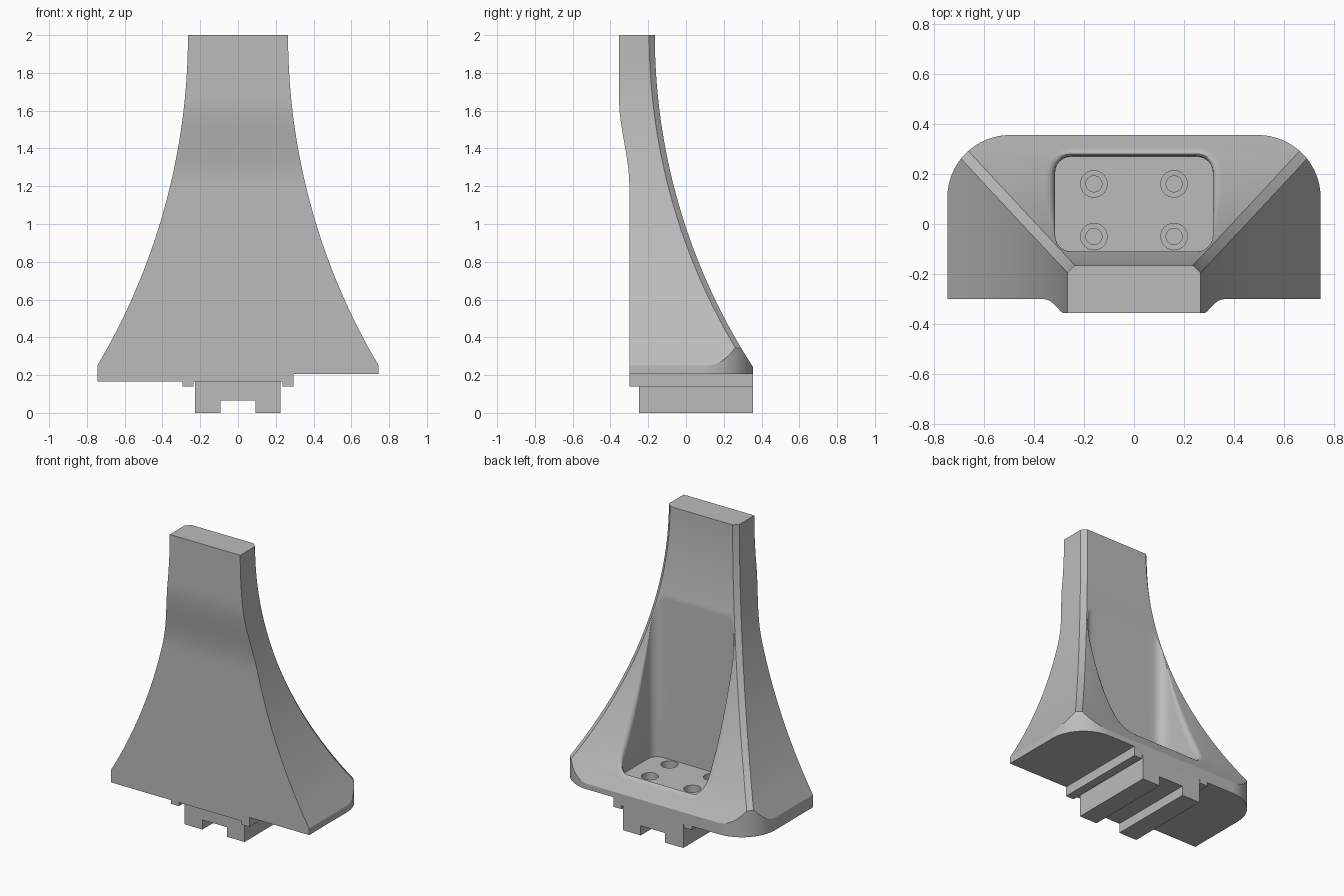
import bpy
import bmesh
from math import sqrt, sin, cos, pi

if "Cube" in bpy.data.objects:
    bpy.data.objects.remove(bpy.data.objects["Cube"], do_unlink=True)

grey = bpy.data.materials.new("plain grey")
grey.use_nodes = True
COLOUR = (0.5, 0.5, 0.5, 1)
grey.diffuse_color = COLOUR
grey.node_tree.nodes["Principled BSDF"].inputs["Base Color"].default_value = COLOUR

TOP, FLOOR = 2.0, 0.31
SIDE_R, BACK_R = 3.43, 3.23


def make(name, bm):
    bmesh.ops.recalc_face_normals(bm, faces=bm.faces)
    mesh = bpy.data.meshes.new(name)
    bm.to_mesh(mesh)
    bm.free()
    mesh.materials.append(grey)
    obj = bpy.data.objects.new(name, mesh)
    bpy.context.collection.objects.link(obj)
    return obj


def loft(name, rings):
    """Skin a stack of closed rings and cap both ends."""
    bm = bmesh.new()
    rows = [[bm.verts.new(p) for p in ring] for ring in rings]
    n = len(rows[0])
    for low, high in zip(rows, rows[1:]):
        for i in range(n):
            j = (i + 1) % n
            bm.faces.new((low[i], low[j], high[j], high[i]))
    bm.faces.new(rows[0][::-1])
    bm.faces.new(rows[-1])
    return make(name, bm)


def prism(name, outline, z0, z1):
    return loft(name, [[(x, y, z) for x, y in outline] for z in (z0, z1)])


def box(name, x0, x1, y0, y1, z0, z1):
    return prism(name, [(x0, y0), (x1, y0), (x1, y1), (x0, y1)], z0, z1)


def cylinder(name, x, y, r, z0, z1, n=32):
    ring = [(x + r * cos(2 * pi * i / n), y + r * sin(2 * pi * i / n)) for i in range(n)]
    return prism(name, ring, z0, z1)


def cut(target, tool, operation="DIFFERENCE"):
    mod = target.modifiers.new("cut", "BOOLEAN")
    mod.operation, mod.object, mod.solver = operation, tool, "EXACT"
    bpy.context.view_layer.objects.active = target
    bpy.ops.object.modifier_apply(modifier=mod.name)
    bpy.data.objects.remove(tool, do_unlink=True)


# Flared silhouettes: circular arcs that are vertical at the top
def half_width(z):
    return 0.265 + SIDE_R - sqrt(SIDE_R ** 2 - (TOP - z) ** 2)


def back(z):
    return -0.165 + BACK_R - sqrt(BACK_R ** 2 - (TOP - z) ** 2)


def back_height(y):
    return TOP - sqrt(max(0, BACK_R ** 2 - (BACK_R - y - 0.165) ** 2))


def front(z):
    t = min(1, max(0, (z - 1.2) / 0.47))
    return -0.30 - 0.055 * t * t * (3 - 2 * t)


# Main body with chamfered back ridges
def section(z, c=0.03):
    w, b, f = half_width(z), back(z), front(z)
    return [(-w, f, z), (w, f, z), (w, b - c, z), (w - c, b, z), (c - w, b, z), (-w, b - c, z)]


STEPS = 48
BOTTOM = 0.165
body = loft("body", [section(BOTTOM + (TOP - BOTTOM) * i / STEPS) for i in range(STEPS + 1)])

# Rounded footprint limits the flare near the base
arc = [(0.495 + 0.25 * cos(pi * i / 32), 0.105 + 0.25 * sin(pi * i / 32)) for i in range(17)]
footprint = [(0.745, -0.6)] + arc + [(-x, y) for x, y in arc[::-1]] + [(-0.745, -0.6)]
cut(body, prism("footprint", footprint, 0, 3), "INTERSECT")
cut(body, box("underside_step", 0.295, 1, -1, 1, 0, 0.205))


# Pocket outline as points with outward directions
def pocket_outline(hx=0.315, y0=-0.11, y1=0.27, r=0.065, turns=6, spans=10):
    corners = [(hx - r, y0 + r, -pi / 2), (hx - r, y1 - r, 0),
               (r - hx, y1 - r, pi / 2), (r - hx, y0 + r, pi)]
    pts = []
    for k, (cx, cy, start) in enumerate(corners):
        for i in range(turns + 1):
            a = start + pi / 2 * i / turns
            pts.append((cx + r * cos(a), cy + r * sin(a), cos(a), sin(a)))
        nx, ny, _ = corners[(k + 1) % 4]
        x, y, dx, dy = pts[-1]
        for i in range(1, spans):
            t = i / spans
            pts.append((x + (nx - cx) * t, y + (ny - cy) * t, dx, dy))
    return pts


# Pocket ring following the back surface, used to round over the rim
def rim_ring(offset, depth):
    ring = []
    for x, y, dx, dy in pocket_outline():
        f = min(1, max(0.05, (y + 0.08) / 0.2))
        px, py = x + dx * offset * f, y + dy * offset * f
        z = back_height(py)
        drop = depth * f * BACK_R / (TOP - z)
        ring.append((px, py, max(FLOOR + 0.004, z - drop)))
    return ring


R = 0.035
rings = [[(x, y, FLOOR) for x, y, _, _ in pocket_outline()]]
for i in range(7):
    a = pi / 2 * i / 6
    rings.append(rim_ring(R - R * cos(a), R - R * sin(a)))
rings.append([(x, y, 2.3) for x, y, _ in rim_ring(R + 0.002, 0)])
cut(body, loft("pocket", rings))

# Counterbored bolt holes in the pocket floor
for x in (-0.16, 0.16):
    for y in (-0.05, 0.16):
        cut(body, cylinder("counterbore", x, y, 0.053, 0.25, 0.36))
        cut(body, cylinder("bolt_hole", x, y, 0.032, 0.18, 0.30))

bpy.ops.object.select_all(action="DESELECT")
body.select_set(True)
bpy.context.view_layer.objects.active = body
bpy.ops.object.shade_smooth_by_angle(angle=pi / 7)

# Guide rails and slotted foot under the base
for side, x in (("right", -0.295), ("left", 0.235)):
    box(side + "_rail", x, x + 0.06, -0.30, 0.355, 0.14, 0.17)
foot = box("slotted_foot", -0.228, 0.225, -0.25, 0.355, 0, 0.17)
cut(foot, box("slot", -0.092, 0.092, -1, 1, -1, 0.065))
